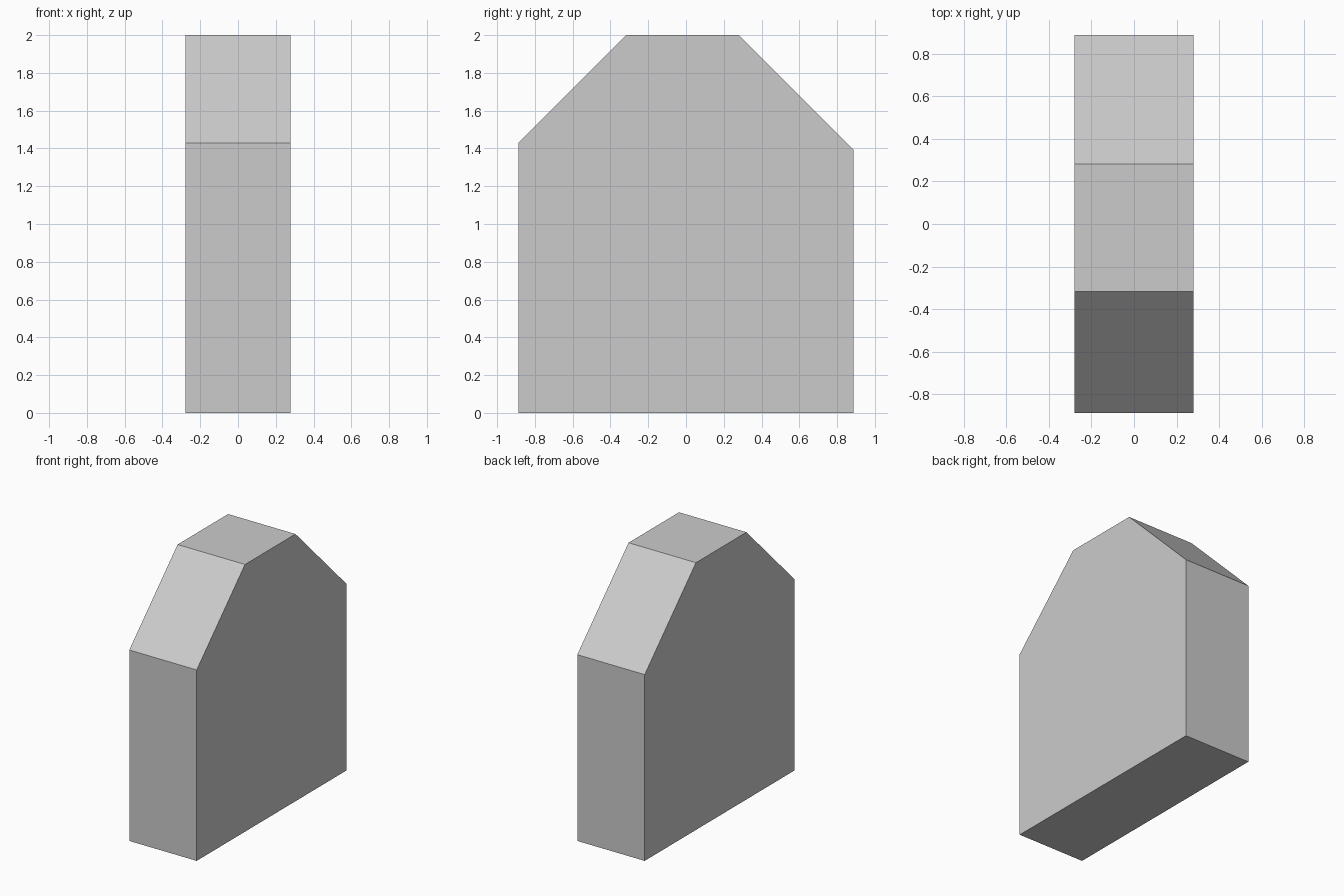
import bpy, bmesh

if "Cube" in bpy.data.objects:
    bpy.data.objects.remove(bpy.data.objects["Cube"])

HALF_X, HALF_Y, HEIGHT = 0.279, 0.887, 2.0
FRONT_CUT, BACK_CUT = 0.571, 0.606  # 45 degree chamfer sizes

# Side profile (y, z) with two chamfered top corners
profile = [
    (-HALF_Y, 0), (HALF_Y, 0),
    (HALF_Y, HEIGHT - BACK_CUT), (HALF_Y - BACK_CUT, HEIGHT),
    (-HALF_Y + FRONT_CUT, HEIGHT), (-HALF_Y, HEIGHT - FRONT_CUT),
]

# Extrude the profile across the width
bm = bmesh.new()
face = bm.faces.new([bm.verts.new((-HALF_X, y, z)) for y, z in profile])
extruded = bmesh.ops.extrude_face_region(bm, geom=[face])
verts = [g for g in extruded["geom"] if isinstance(g, bmesh.types.BMVert)]
bmesh.ops.translate(bm, verts=verts, vec=(2 * HALF_X, 0, 0))
# Close the starting side if the extrusion removed it
if len(bm.faces) < len(profile) + 2:
    bmesh.ops.holes_fill(bm, edges=bm.edges[:], sides=0)
bmesh.ops.recalc_face_normals(bm, faces=bm.faces[:])

mesh = bpy.data.meshes.new("chamfered_block")
bm.to_mesh(mesh)
bm.free()
block = bpy.data.objects.new("chamfered_block", mesh)
bpy.context.collection.objects.link(block)
